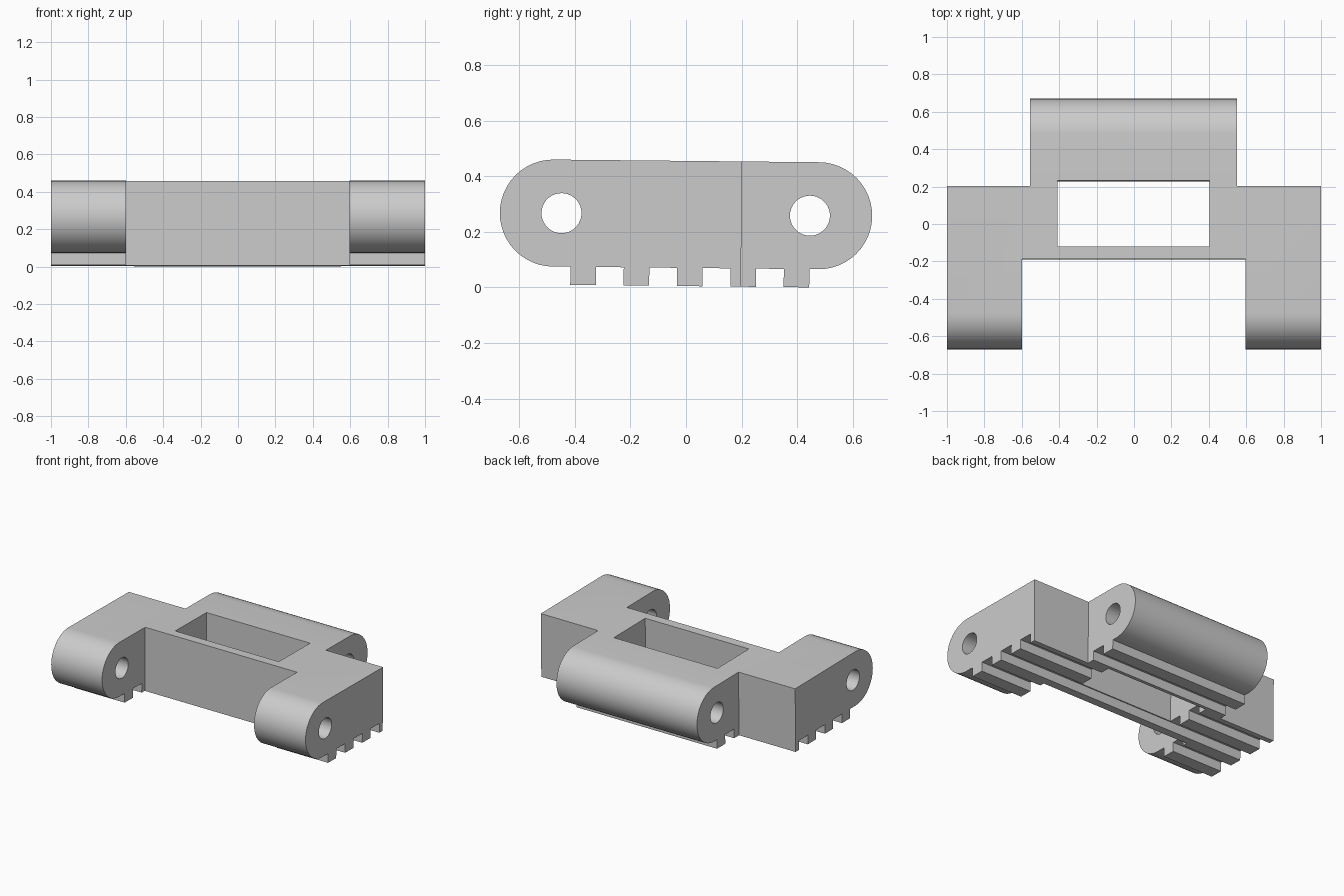
import bpy, math
from mathutils import Matrix

if "Cube" in bpy.data.objects:
    bpy.data.objects.remove(bpy.data.objects["Cube"], do_unlink=True)

R, MID = 0.1925, 0.2625        # end radius and mid height of the body
END = 0.4775                   # distance of the end arc centres
TOOTH_Z, TOOTH_W, PITCH = 0.0045, 0.092, 0.192
TILT = -0.0101


def side_profile():
    """Rounded bar with square teeth along its underside, in (y, z)."""
    pts = []
    for sign, start in ((1, 90), (-1, 270)):
        for i in range(25):
            a = math.radians(start - i * 7.5)
            pts.append((sign * END + R * math.cos(a), MID + R * math.sin(a)))
        if sign > 0:
            for k in (2, 1, 0, -1, -2):
                c, h = 0.016 + k * PITCH, TOOTH_W / 2
                pts += [(c + h, MID - R), (c + h, TOOTH_Z),
                        (c - h, TOOTH_Z), (c - h, MID - R)]
    return pts


def prism(name, pts, x0, x1):
    """Extrude a (y, z) outline along x."""
    n = len(pts)
    verts = [(x, y, z) for x in (x0, x1) for y, z in pts]
    faces = [tuple(range(n)), tuple(reversed(range(n, 2 * n)))]
    faces += [(i, i + n, (i + 1) % n + n, (i + 1) % n) for i in range(n)]
    mesh = bpy.data.meshes.new(name)
    mesh.from_pydata(verts, [], faces)
    obj = bpy.data.objects.new(name, mesh)
    bpy.context.collection.objects.link(obj)
    return obj


def box(name, x0, x1, y0, y1):
    return prism(name, [(y0, 1), (y1, 1), (y1, -1), (y0, -1)], x0, x1)


def bore(name, y):
    steps = [math.radians(-i * 10) for i in range(36)]
    return prism(name, [(y + 0.072 * math.cos(a), MID + 0.072 * math.sin(a))
                        for a in steps], -1.2, 1.2)


# Body and the shapes removed from it
body = prism("hinge_link", side_profile(), -1, 1)
cutters = [
    box("front_gap", -0.6, 0.595, -1, -0.188),
    box("right_back_notch", -1.2, -0.555, 0.2, 1),
    box("left_back_notch", 0.55, 1.2, 0.2, 1),
    box("window", -0.41, 0.405, -0.122, 0.23),
    bore("front_pin_hole", -0.448),
    bore("back_pin_hole", 0.446),
]
for cutter in cutters:
    cutter.hide_render = True
    mod = body.modifiers.new(cutter.name, "BOOLEAN")
    mod.operation, mod.solver, mod.object = "DIFFERENCE", "EXACT", cutter

# Bake the cuts, then drop the cutters
bpy.context.view_layer.update()
cut = bpy.data.meshes.new_from_object(
    body.evaluated_get(bpy.context.evaluated_depsgraph_get()))
body.modifiers.clear()
body.data = cut
for cutter in cutters:
    bpy.data.objects.remove(cutter, do_unlink=True)

# Slight backward lean
pivot = Matrix.Translation((0, 0, MID))
cut.transform(pivot @ Matrix.Rotation(TILT, 4, "X") @ pivot.inverted())

# Single plain grey
grey = bpy.data.materials.new("light_grey")
grey.use_nodes = True
colour = (0.6, 0.6, 0.6, 1)
grey.diffuse_color = colour
grey.node_tree.nodes["Principled BSDF"].inputs["Base Color"].default_value = colour
cut.materials.clear()
cut.materials.append(grey)

bpy.ops.object.select_all(action="DESELECT")
body.select_set(True)
bpy.context.view_layer.objects.active = body
bpy.ops.object.shade_smooth_by_angle(angle=math.radians(30))
